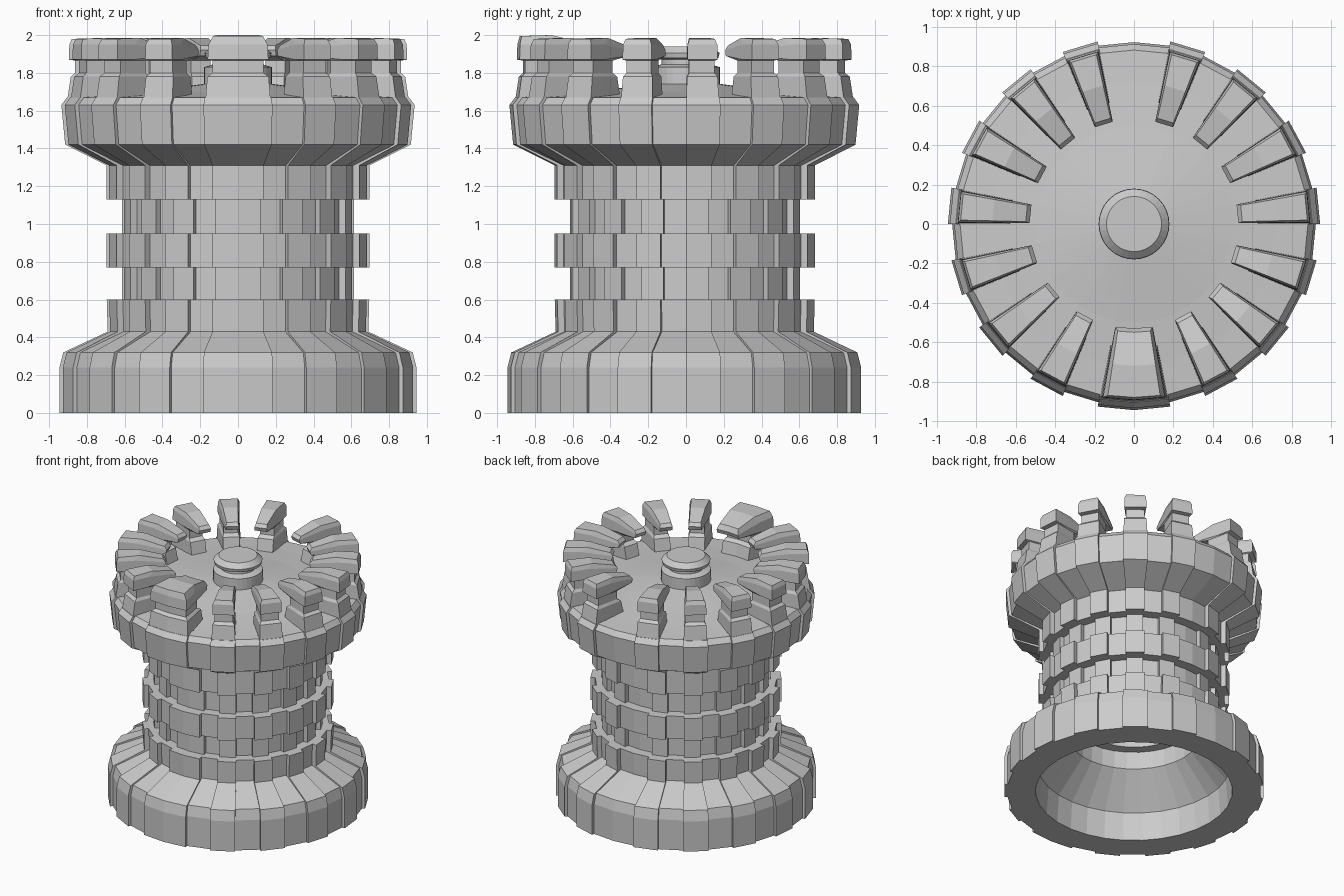
import bpy, bmesh
from math import sin, cos, pi

if "Cube" in bpy.data.objects:
    bpy.data.objects.remove(bpy.data.objects["Cube"])

N = 32                 # facets around the tower
STEP = 2 * pi / N


def polar(r, a, z):
    """Angle a is measured from the front (-y) towards +x."""
    return (r * sin(a), -r * cos(a), z)


def finish(name, bm):
    bmesh.ops.remove_doubles(bm, verts=bm.verts[:], dist=1e-5)
    bmesh.ops.recalc_face_normals(bm, faces=bm.faces[:])
    mesh = bpy.data.meshes.new(name)
    bm.to_mesh(mesh)
    bm.free()
    obj = bpy.data.objects.new(name, mesh)
    bpy.context.collection.objects.link(obj)
    return obj


def strip(bm, pa, pb):
    """Quads between two point lists, skipping collapsed edges."""
    for i in range(len(pa) - 1):
        pts = []
        for p in (pa[i], pb[i], pb[i + 1], pa[i + 1]):
            if all(sum((u - v) ** 2 for u, v in zip(p, q)) > 1e-10 for q in pts):
                pts.append(p)
        if len(pts) > 2:
            bm.faces.new([bm.verts.new(p) for p in pts])


def raised(k):
    """Every second facet is a rib, mirrored left to right."""
    k = k if k < N // 2 else N - 1 - k
    return k % 2 == 0


# Tower body: rib profile, and a slightly smaller profile for the recesses
outer = [(.945, 0), (.945, .24), (.925, .32), (.69, .43), (.695, .6),
         (.615, .6), (.615, .77), (.695, .77), (.695, .95), (.615, .95),
         (.615, 1.13), (.695, 1.13), (.695, 1.31), (.915, 1.42), (.935, 1.63),
         (.905, 1.67)]
recess = [(r - (.022 if r > .8 else .035), z) for r, z in outer]
floor = [(.72, 1.68), (.5, 1.70), (0, 1.765)]
inner = [(0, 1.5), (.68, 1.5), (.69, 1.45), (.475, 1.36), (.475, 1.13),
         (.4, 1.13), (.4, .95), (.475, .95), (.475, .77), (.4, .77),
         (.4, .6), (.475, .6), (.475, .46), (.70, .22), (.715, 0)]
rib_profile = outer + floor + inner + outer[:1]
recess_profile = recess + floor + inner + recess[:1]

bm = bmesh.new()
for k in range(N):
    prof = rib_profile if raised(k) else recess_profile
    a, b = k * STEP, (k + 1) * STEP
    strip(bm, [polar(r, a, z) for r, z in prof], [polar(r, b, z) for r, z in prof])
    # side wall where a rib meets a recess
    if raised(k) != raised((k + 1) % N):
        strip(bm, [polar(r, b, z) for r, z in rib_profile],
              [polar(r, b, z) for r, z in recess_profile])
finish("tower_body", bm)


# Merlons: foot, narrow neck and inward-leaning head lofted from level to level
# each level: angular scale, then outer, middle and inner (r, z)
LEVELS = [
    (.98, (.905, 1.65), (.78, 1.65), (.62, 1.65)),
    (.94, (.885, 1.78), (.78, 1.78), (.65, 1.78)),
    (.80, (.862, 1.80), (.78, 1.80), (.68, 1.80)),
    (.80, (.862, 1.865), (.78, 1.865), (.68, 1.865)),
    (.92, (.895, 1.87), (.78, 1.87), (.54, 1.89)),
    (.90, (.893, 1.95), (.76, 1.95), (.53, 1.92)),
    (.77, (.88, 1.98), (.72, 1.985), (.55, 1.945)),
]


def merlon(name, centre, half, samples, lift=0.0):
    bm = bmesh.new()
    rings, grids = [], []
    for n, (s, *rz) in enumerate(LEVELS):
        up = lift if n == len(LEVELS) - 1 else 0
        angs = [centre + half * s * (2 * i / (samples - 1) - 1) for i in range(samples)]
        grid = [[polar(r, a, z + up) for a in angs] for r, z in rz]
        ring = (grid[0] + [grid[1][-1]] + grid[2][::-1] + [grid[1][0]])
        rings.append(ring + ring[:1])
        grids.append(grid)
    for lo, hi in zip(rings, rings[1:]):
        strip(bm, lo, hi)
    for grid in (grids[0], grids[-1]):
        strip(bm, grid[0], grid[1])
        strip(bm, grid[1], grid[2])
    finish(name, bm)


merlon("front_merlon", 0, STEP, 3, .015)
for k in range(2, N // 2, 2):
    for side, label in ((1, "right"), (-1, "left")):
        merlon(f"{label}_merlon_{k // 2}", side * (k + .5) * STEP, STEP / 2, 2)

# Grooved knob in the middle of the roof
knob = [(0, 1.72), (.18, 1.72), (.18, 1.83), (.13, 1.845), (.13, 1.87),
        (.172, 1.88), (.178, 1.905), (.14, 1.94), (0, 1.94)]
bm = bmesh.new()
for k in range(N):
    strip(bm, [polar(r, k * STEP, z) for r, z in knob],
          [polar(r, (k + 1) * STEP, z) for r, z in knob])
finish("roof_knob", bm)
